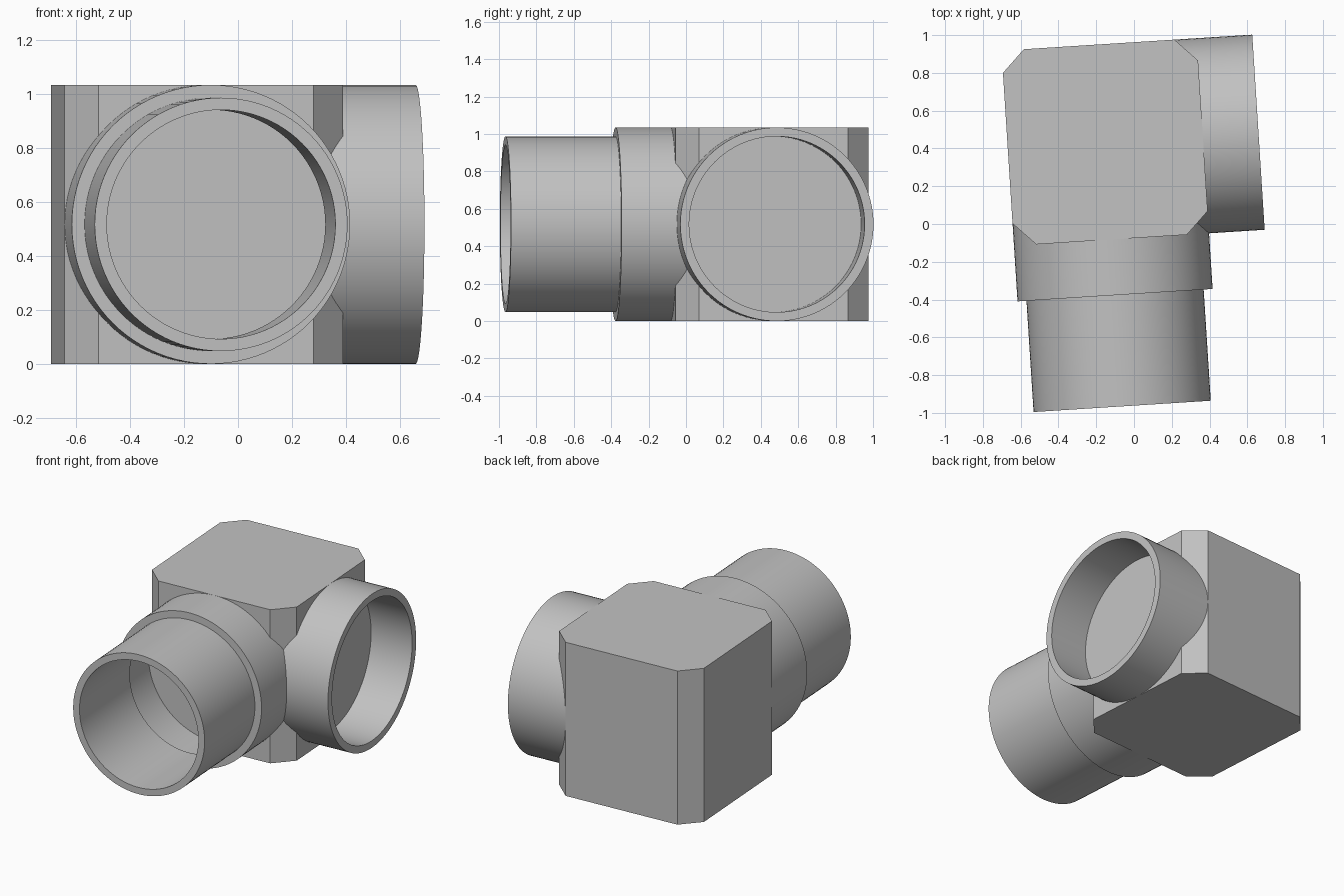
import bpy
import bmesh
import math
from mathutils import Matrix, Vector

if "Cube" in bpy.data.objects:
    bpy.data.objects.remove(bpy.data.objects["Cube"], do_unlink=True)

SIZE = 1.035            # block edge length
HALF = SIZE / 2
CHAMFER = 0.118
BORE = 0.47             # socket bore, equal to the pipe's outer radius
PIPE_BORE = 0.425
SOCKET_LEN = 0.295
PIPE_LEN = 0.59
SIDES = 96

# Block frame: slightly turned about the vertical axis
turn = Matrix.Rotation(math.radians(3.65), 4, "Z")
frame = turn @ Matrix.Translation((-0.124, 0.443, HALF))

grey = bpy.data.materials.new("plain grey")
grey.use_nodes = True
colour = (0.54, 0.54, 0.54, 1)
grey.diffuse_color = colour
grey.node_tree.nodes["Principled BSDF"].inputs["Base Color"].default_value = colour


def finish(name, bm, matrix, smooth):
    bmesh.ops.recalc_face_normals(bm, faces=bm.faces[:])
    mesh = bpy.data.meshes.new(name)
    bm.to_mesh(mesh)
    bm.free()
    mesh.materials.append(grey)
    obj = bpy.data.objects.new(name, mesh)
    bpy.context.collection.objects.link(obj)
    obj.matrix_world = matrix
    if smooth:
        bpy.ops.object.select_all(action="DESELECT")
        obj.select_set(True)
        bpy.context.view_layer.objects.active = obj
        bpy.ops.object.shade_smooth_by_angle(angle=math.radians(30))
    return obj


def lathe(name, profile, matrix, closed=False):
    """Revolve (radius, distance) points about the local z axis."""
    bm = bmesh.new()
    verts = [bm.verts.new((r, 0, d)) for r, d in profile]
    edges = [bm.edges.new(pair) for pair in zip(verts, verts[1:])]
    if closed:
        edges.append(bm.edges.new((verts[-1], verts[0])))
    bmesh.ops.spin(bm, geom=verts + edges, cent=(0, 0, 0), axis=(0, 0, 1),
                   angle=math.tau, steps=SIDES)
    bmesh.ops.remove_doubles(bm, verts=bm.verts[:], dist=1e-4)
    return finish(name, bm, matrix, True)


# Block with its four upright edges chamfered
bm = bmesh.new()
bmesh.ops.create_cube(bm, size=SIZE)
upright = [e for e in bm.edges
           if abs(e.verts[0].co.z - e.verts[1].co.z) > HALF]
bmesh.ops.bevel(bm, geom=upright, offset=CHAMFER, segments=1, affect="EDGES")
finish("block", bm, frame, False)

# Two sockets: rooted in the block, with a blind bore down to its face
rim = HALF + SOCKET_LEN
floor = HALF + 0.002
socket = [(HALF, HALF - 0.16), (HALF, rim), (BORE, rim), (BORE, floor), (0, floor)]
to_front = frame @ Matrix.Rotation(math.pi / 2, 4, "X")
to_left = frame @ Matrix.Rotation(math.pi / 2, 4, "Y")
lathe("front_socket", socket, to_front)
lathe("left_socket", socket, to_left)

# Open pipe standing on the rim of the front socket
tip = rim + PIPE_LEN
pipe = [(BORE, rim), (BORE, tip), (PIPE_BORE, tip), (PIPE_BORE, rim)]
lathe("front_pipe", pipe, to_front, closed=True)
